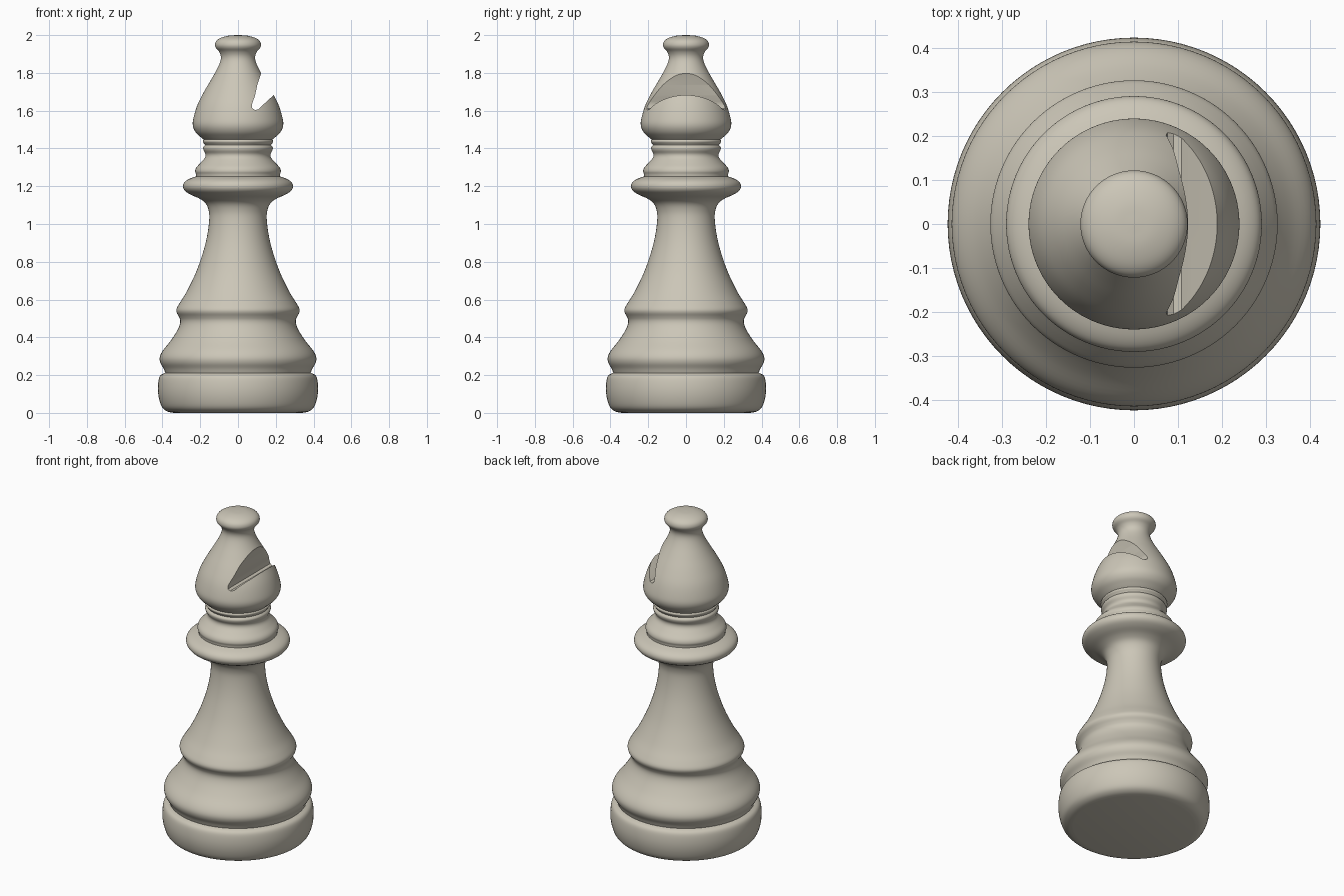
import bpy, bmesh, math
from mathutils import Vector

cube = bpy.data.objects.get("Cube")
if cube:
    bpy.data.objects.remove(cube, do_unlink=True)

SEGMENTS = 96

# Single warm stone colour
stone = bpy.data.materials.new("warm_stone")
stone.use_nodes = True
colour = (0.60, 0.565, 0.475, 1.0)
stone.diffuse_color = colour
bsdf = next(n for n in stone.node_tree.nodes if n.type == 'BSDF_PRINCIPLED')
bsdf.inputs["Base Color"].default_value = colour
bsdf.inputs["Roughness"].default_value = 0.6


def smooth_profile(points, steps=4):
    """Catmull-Rom curve through (radius, z) points."""
    p = [Vector(q) for q in points]
    p = [2 * p[0] - p[1]] + p + [2 * p[-1] - p[-2]]
    out = []
    for a, b, c, d in zip(p, p[1:], p[2:], p[3:]):
        for i in range(steps):
            t = i / steps
            out.append(0.5 * (2 * b + (c - a) * t + (2 * a - 5 * b + 4 * c - d) * t ** 2
                              + (3 * b - a - 3 * c + d) * t ** 3))
    return out + [p[-2]]


def make_object(name, bm):
    bmesh.ops.recalc_face_normals(bm, faces=bm.faces)
    mesh = bpy.data.meshes.new(name)
    bm.to_mesh(mesh)
    bm.free()
    mesh.materials.append(stone)
    obj = bpy.data.objects.new(name, mesh)
    bpy.context.collection.objects.link(obj)
    return obj


def lathe(name, points):
    """Closed turned solid: smooth wall with a flat cap at each end."""
    bm = bmesh.new()
    rings = []
    for r, z in smooth_profile(points):
        rings.append([bm.verts.new((r * math.cos(a), r * math.sin(a), z))
                      for a in (math.tau * i / SEGMENTS for i in range(SEGMENTS))])
    for low, high in zip(rings, rings[1:]):
        for i in range(SEGMENTS):
            j = (i + 1) % SEGMENTS
            bm.faces.new((low[i], low[j], high[j], high[i]))
    bm.faces.new(rings[0])
    bm.faces.new(rings[-1])
    return make_object(name, bm)


def prism(name, outline, half_depth):
    """Extrude an (x, z) outline along y."""
    bm = bmesh.new()
    face = bm.faces.new([bm.verts.new((x, -half_depth, z)) for x, z in outline])
    ext = bmesh.ops.extrude_face_region(bm, geom=[face])
    moved = [v for v in ext["geom"] if isinstance(v, bmesh.types.BMVert)]
    bmesh.ops.translate(bm, verts=moved, vec=(0, 2 * half_depth, 0))
    return make_object(name, bm)


# Foot: rounded drum
foot = lathe("foot", [
    (0.34, 0.0), (0.375, 0.008), (0.402, 0.03), (0.418, 0.075), (0.424, 0.125),
    (0.420, 0.175), (0.409, 0.20), (0.385, 0.212)])

# Lower bulge, ridge, waist and wide collar
body = lathe("body", [
    (0.384, 0.21), (0.394, 0.235), (0.411, 0.265), (0.414, 0.295), (0.398, 0.33),
    (0.358, 0.38), (0.325, 0.43), (0.309, 0.465), (0.306, 0.49), (0.313, 0.51),
    (0.325, 0.532), (0.325, 0.552), (0.308, 0.583), (0.270, 0.645), (0.220, 0.75),
    (0.182, 0.86), (0.161, 0.95), (0.152, 1.03), (0.156, 1.075), (0.172, 1.11),
    (0.205, 1.135), (0.250, 1.155), (0.280, 1.175), (0.291, 1.197), (0.284, 1.22),
    (0.260, 1.238), (0.220, 1.253)])

# Upper flared ring and the thin bead under the head
neck_ring = lathe("neck_ring", [
    (0.221, 1.25), (0.223, 1.265), (0.227, 1.28), (0.220, 1.30), (0.197, 1.325),
    (0.176, 1.35), (0.172, 1.37), (0.182, 1.39), (0.184, 1.405), (0.174, 1.418)])
bead = lathe("neck_bead", [
    (0.172, 1.412), (0.178, 1.423), (0.186, 1.434), (0.185, 1.443), (0.176, 1.449)])

# Head with its button finial
head = lathe("head", [
    (0.180, 1.445), (0.200, 1.462), (0.225, 1.487), (0.239, 1.52), (0.236, 1.56),
    (0.215, 1.63), (0.180, 1.70), (0.142, 1.765), (0.111, 1.82), (0.094, 1.86),
    (0.091, 1.888), (0.100, 1.912), (0.117, 1.932), (0.122, 1.95), (0.114, 1.97),
    (0.090, 1.986), (0.050, 1.997), (0.004, 2.0)])

# Slanted notch through the left side of the head
cutter = prism("notch_cutter", [
    (0.150, 1.86), (0.120, 1.79), (0.102, 1.735), (0.090, 1.68), (0.073, 1.63),
    (0.076, 1.612), (0.090, 1.604), (0.108, 1.606), (0.125, 1.624), (0.195, 1.688),
    (0.320, 1.802), (0.320, 1.86)], 0.4)
cutter.hide_render = True
notch = head.modifiers.new("notch", 'BOOLEAN')
notch.operation = 'DIFFERENCE'
notch.solver = 'EXACT'
notch.object = cutter
bpy.context.view_layer.objects.active = head
bpy.ops.object.modifier_apply(modifier=notch.name)
bpy.data.objects.remove(cutter, do_unlink=True)

# Smooth shading with sharp notch and cap edges
bpy.ops.object.select_all(action='DESELECT')
for part in (foot, body, neck_ring, bead, head):
    part.select_set(True)
bpy.context.view_layer.objects.active = head
bpy.ops.object.shade_smooth_by_angle(angle=math.radians(35))
